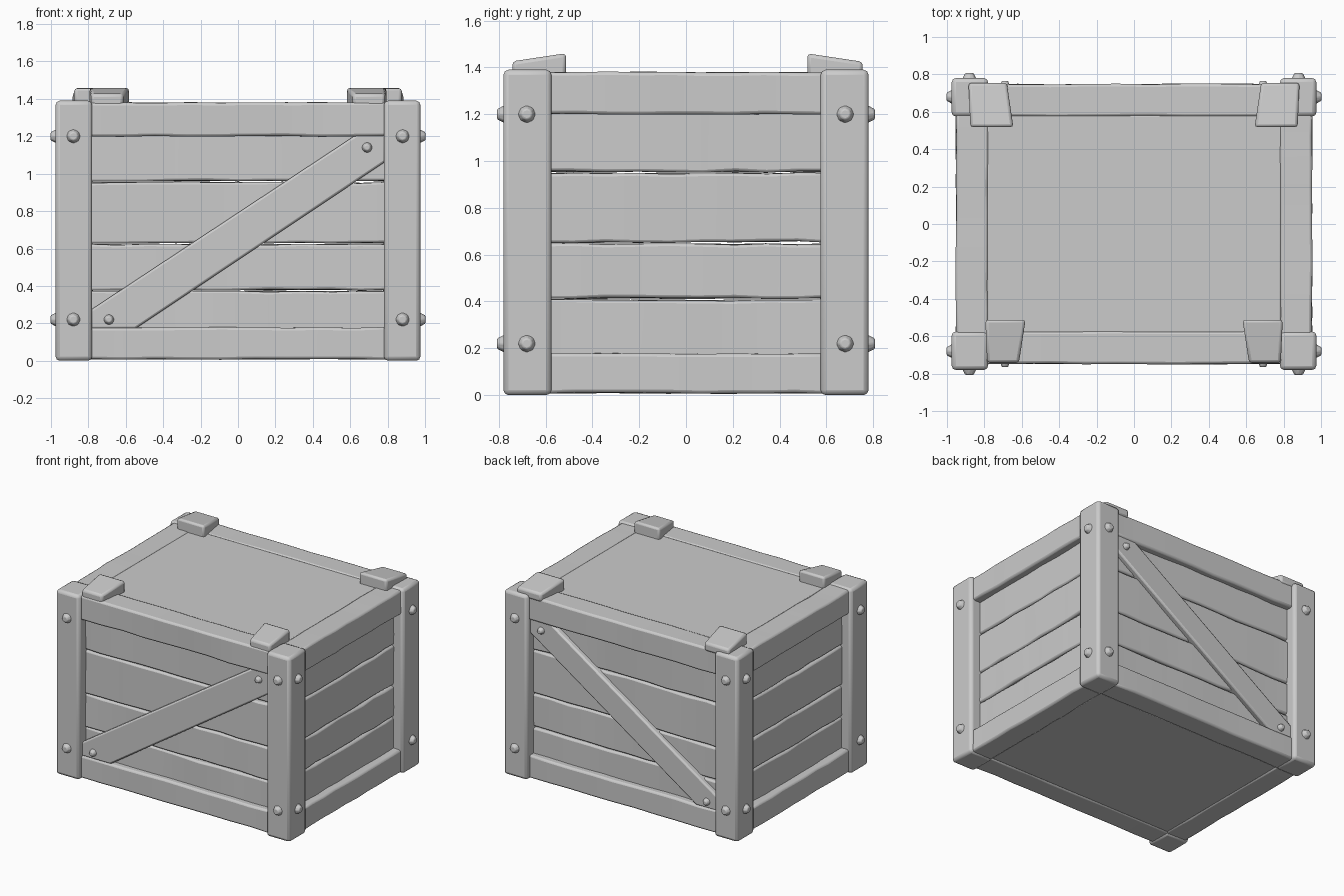
import bpy, bmesh, math, random
from mathutils import Vector, Matrix

random.seed(4)
cube = bpy.data.objects.get("Cube")
if cube:
    bpy.data.objects.remove(cube, do_unlink=True)

# One grey for the whole crate
grey = bpy.data.materials.new("plain grey")
grey.use_nodes = True
GREY = (0.6, 0.6, 0.6, 1)
grey.diffuse_color = GREY
grey.node_tree.nodes["Principled BSDF"].inputs["Base Color"].default_value = GREY


def finish(name, bm, bevel=0.0):
    """Turn a bmesh into a named, softly bevelled object."""
    bmesh.ops.recalc_face_normals(bm, faces=bm.faces)
    mesh = bpy.data.meshes.new(name)
    bm.to_mesh(mesh)
    bm.free()
    mesh.materials.append(grey)
    ob = bpy.data.objects.new(name, mesh)
    bpy.context.collection.objects.link(ob)
    if bevel:
        mod = ob.modifiers.new("worn edges", "BEVEL")
        mod.width = bevel
        mod.segments = 2
        mod.limit_method = "ANGLE"
        mod.angle_limit = math.radians(40)
    bpy.ops.object.select_all(action="DESELECT")
    ob.select_set(True)
    bpy.context.view_layer.objects.active = ob
    bpy.ops.object.shade_smooth_by_angle(angle=math.radians(35))
    return ob


def box(name, lo, hi, bevel=0.015, wobble=0.0, cuts=0):
    """Box between two corners, optionally cut along its length and roughened."""
    lo, hi = Vector(lo), Vector(hi)
    size = hi - lo
    bm = bmesh.new()
    bmesh.ops.create_cube(bm, size=1)
    bmesh.ops.transform(bm, verts=bm.verts, matrix=Matrix.Translation((lo + hi) / 2) @ Matrix.Diagonal((*size, 1)))
    if cuts:
        axis = max(range(3), key=lambda i: size[i])
        long_edges = [e for e in bm.edges
                      if abs(e.verts[0].co[axis] - e.verts[1].co[axis]) > size[axis] / 2]
        bmesh.ops.subdivide_edges(bm, edges=long_edges, cuts=cuts)
    for v in bm.verts:
        v.co += Vector([random.uniform(-wobble, wobble) for _ in range(3)])
    return finish(name, bm, bevel)


def prism(name, points, place, bevel=0.012):
    """Extrude an outline; place(point, end) gives the 3D position at each end."""
    bm = bmesh.new()
    rings = [[bm.verts.new(place(p, end)) for p in points] for end in (0, 1)]
    bm.faces.new(rings[0])
    bm.faces.new(rings[1])
    n = len(points)
    for i in range(n):
        j = (i + 1) % n
        bm.faces.new((rings[0][i], rings[0][j], rings[1][j], rings[1][i]))
    return finish(name, bm, bevel)


def bolt(name, position, normal, radius=0.042, height=0.027):
    """Low domed bolt head facing along the normal."""
    bm = bmesh.new()
    bmesh.ops.create_cone(bm, cap_ends=True, segments=8, radius1=radius,
                          radius2=radius * 0.55, depth=height + 0.01)
    turn = Vector((0, 0, 1)).rotation_difference(Vector(normal)).to_matrix().to_4x4()
    centre = Vector(position) + Vector(normal) * (height - 0.01) / 2
    bmesh.ops.transform(bm, verts=bm.verts, matrix=Matrix.Translation(centre) @ turn)
    finish(name, bm, 0.006)


def span(a, b):
    return min(a, b), max(a, b)


# Corner posts with two bolts on each outer face
for sx, xname in ((-1, "right"), (1, "left")):
    for sy, yname in ((-1, "front"), (1, "back")):
        x0, x1 = span(sx * 0.78, sx * 0.975)
        y0, y1 = span(sy * 0.575, sy * 0.78)
        label = f"{yname}_{xname}"
        box(f"{label}_post", (x0, y0, 0), (x1, y1, 1.39), 0.022)
        for z in (0.22, 1.2):
            bolt(f"{label}_side_bolt", (sx * 0.975, sy * 0.68, z), (sx, 0, 0))
            bolt(f"{label}_face_bolt", (sx * 0.88, sy * 0.78, z), (0, sy, 0))

# Top and bottom rails on all four sides
for zname, z0, z1 in (("bottom", 0.008, 0.178), ("top", 1.2, 1.38)):
    for s, yname, xname in ((-1, "front", "right"), (1, "back", "left")):
        y0, y1 = span(s * 0.575, s * 0.748)
        box(f"{yname}_{zname}_rail", (-0.8, y0, z0), (0.8, y1, z1), 0.014, 0.003, 8)
        x0, x1 = span(s * 0.78, s * 0.952)
        box(f"{xname}_{zname}_rail", (x0, -0.6, z0), (x1, 0.6, z1), 0.014, 0.003, 8)

# Horizontal planks, slightly uneven, with thin grooves between them
GAP = 0.004
front_seams = (0.15, 0.374, 0.626, 0.957, 1.23)
side_seams = (0.15, 0.41, 0.65, 0.95, 1.23)
for s, yname, xname in ((-1, "front", "right"), (1, "back", "left")):
    for z0, z1 in zip(front_seams, front_seams[1:]):
        y0, y1 = span(s * 0.58, s * 0.7)
        box(f"{yname}_plank", (-0.82, y0, z0 + GAP), (0.82, y1, z1 - GAP), 0.012, 0.005, 9)
    for z0, z1 in zip(side_seams, side_seams[1:]):
        x0, x1 = span(s * 0.78, s * 0.895)
        box(f"{xname}_plank", (x0, -0.62, z0 + GAP), (x1, 0.62, z1 - GAP), 0.012, 0.005, 8)

# Lid and floor panels
box("lid_panel", (-0.785, -0.58, 1.3), (0.785, 0.58, 1.376), 0.006)
box("floor_panel", (-0.785, -0.58, 0.014), (0.785, 0.58, 0.1), 0.006)

# Diagonal braces, cut to fit between posts and rails
front_brace = [(-0.79, 0.17), (-0.55, 0.17), (0.79, 1.065), (0.79, 1.21), (0.635, 1.21), (-0.79, 0.27)]
back_brace = [(-0.79, 0.17), (-0.6, 0.17), (0.79, 1.1), (0.79, 1.21), (0.61, 1.21), (-0.79, 0.27)]
for s, yname, outline in ((-1, "front", front_brace), (1, "back", back_brace)):
    prism(f"{yname}_brace", outline,
          lambda p, end: (p[0], s * (0.66 + 0.078 * end), p[1]))
    for x, z in ((-0.69, 0.22), (0.69, 1.14)):
        bolt(f"{yname}_brace_bolt", (x, s * 0.738, z), (0, s, 0), 0.032)

# Tapered lid blocks, sloping up towards the middle
front_block = [(0.585, -0.742), (0.79, -0.742), (0.775, -0.512), (0.6, -0.512)]
front_block = [(0.615, -0.742), (0.785, -0.742), (0.795, -0.512), (0.58, -0.512)]
back_block = [(0.68, 0.755), (0.885, 0.755), (0.875, 0.518), (0.645, 0.518)]
for sx, xname in ((-1, "right"), (1, "left")):
    for yname, outline in (("front", front_block), ("back", back_block)):
        prism(f"{yname}_{xname}_lid_block", outline,
              lambda p, end: (sx * p[0], p[1], 1.36 + end * (0.1 - 0.15 * (abs(p[1]) - 0.515))), 0.016)
